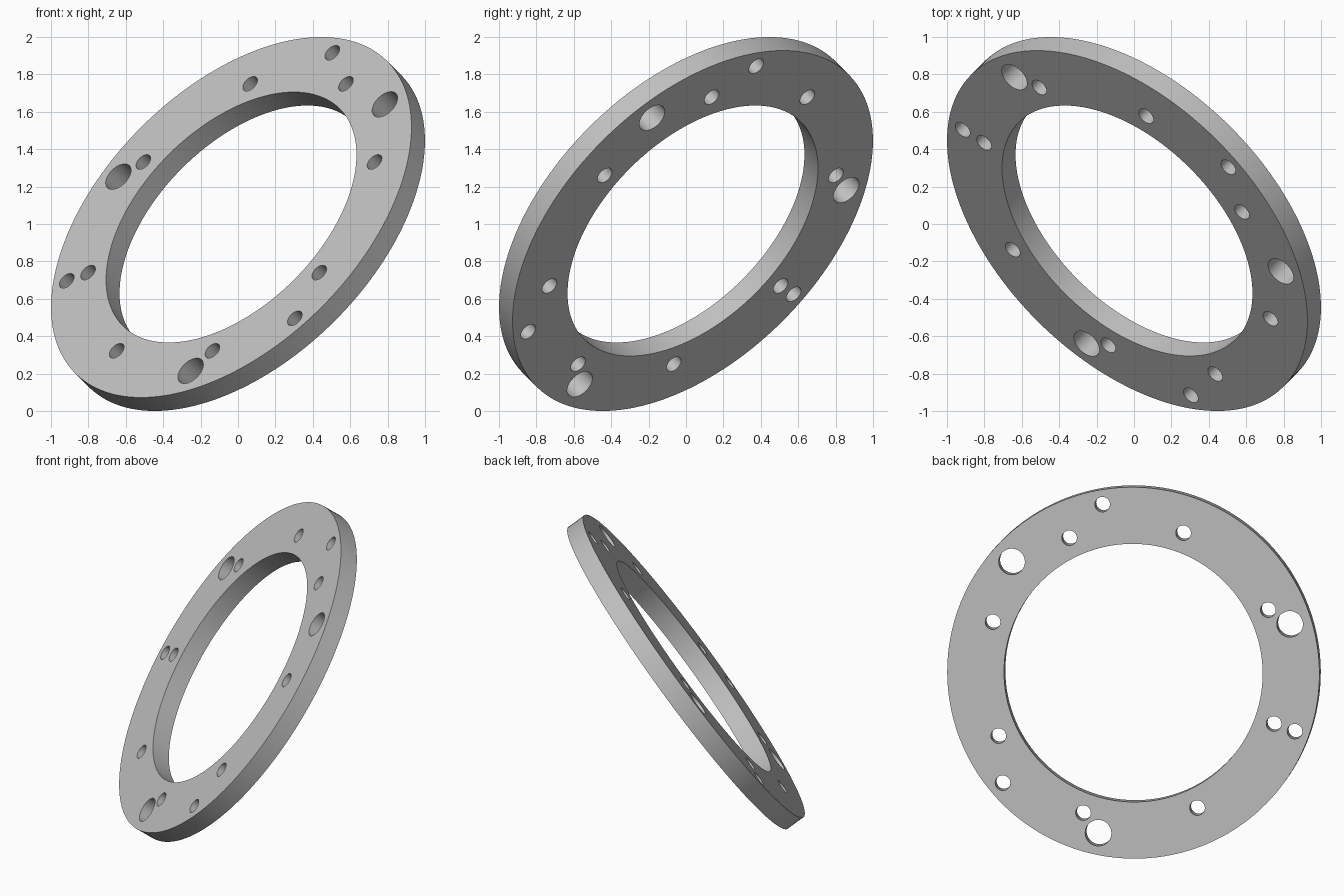
import bpy
import bmesh
from math import cos, sin, pi, radians
from mathutils import Matrix, Vector

cube = bpy.data.objects.get("Cube")
if cube:
    bpy.data.objects.remove(cube, do_unlink=True)

THICKNESS = 0.125
OUTER, INNER = 1.18, 0.82

# Plain metal
metal = bpy.data.materials.new("light_grey_metal")
metal.use_nodes = True
GREY = (0.53, 0.53, 0.53, 1)
metal.diffuse_color = GREY
metal.node_tree.nodes["Principled BSDF"].inputs["Base Color"].default_value = GREY

# Flat outline: nested circles become holes when the curve is filled
outline = bpy.data.curves.new("ring_outline", "CURVE")
outline.dimensions = "2D"
outline.fill_mode = "BOTH"
outline.extrude = THICKNESS / 2


def circle(radius, sides, x=0, y=0):
    spline = outline.splines.new("POLY")
    spline.points.add(sides - 1)
    spline.use_cyclic_u = True
    for i, point in enumerate(spline.points):
        a = 2 * pi * i / sides
        point.co = (x + radius * cos(a), y + radius * sin(a), 0, 1)


def hole_circle(count, start, pitch_radius, hole_radius, sides):
    for i in range(count):
        a = radians(start) + 2 * pi * i / count
        circle(hole_radius, sides, pitch_radius * cos(a), pitch_radius * sin(a))


circle(OUTER, 160)
circle(INNER, 128)
hole_circle(8, 22.5, 0.946, 0.048, 32)     # inner bolt holes
hole_circle(3, 82.5, 1.087, 0.048, 32)     # outer bolt holes
hole_circle(3, 45.2, 1.042, 0.083, 48)     # large holes

# Turn the filled outline into one welded solid
source = bpy.data.objects.new("ring_outline", outline)
bpy.context.collection.objects.link(source)
bpy.context.view_layer.update()
depsgraph = bpy.context.evaluated_depsgraph_get()
mesh = bpy.data.meshes.new_from_object(source.evaluated_get(depsgraph))
bpy.data.objects.remove(source, do_unlink=True)

bm = bmesh.new()
bm.from_mesh(mesh)
bmesh.ops.remove_doubles(bm, verts=bm.verts, dist=0.0001)
bmesh.ops.recalc_face_normals(bm, faces=bm.faces)
bm.to_mesh(mesh)
bm.free()
mesh.materials.clear()
mesh.materials.append(metal)

ring = bpy.data.objects.new("flange_ring", mesh)
bpy.context.collection.objects.link(ring)

# Tilt the ring so its axis runs along a space diagonal
axis = Vector((-1, -1, 1)).normalized()
across = Vector((1, -1, 0)).normalized()
along = axis.cross(across)
tilt = Matrix((across, along, axis)).transposed().to_4x4()
ring.matrix_world = Matrix.Translation((0, 0, 1)) @ tilt

bpy.ops.object.select_all(action="DESELECT")
ring.select_set(True)
bpy.context.view_layer.objects.active = ring
bpy.ops.object.shade_smooth_by_angle(angle=radians(30))
